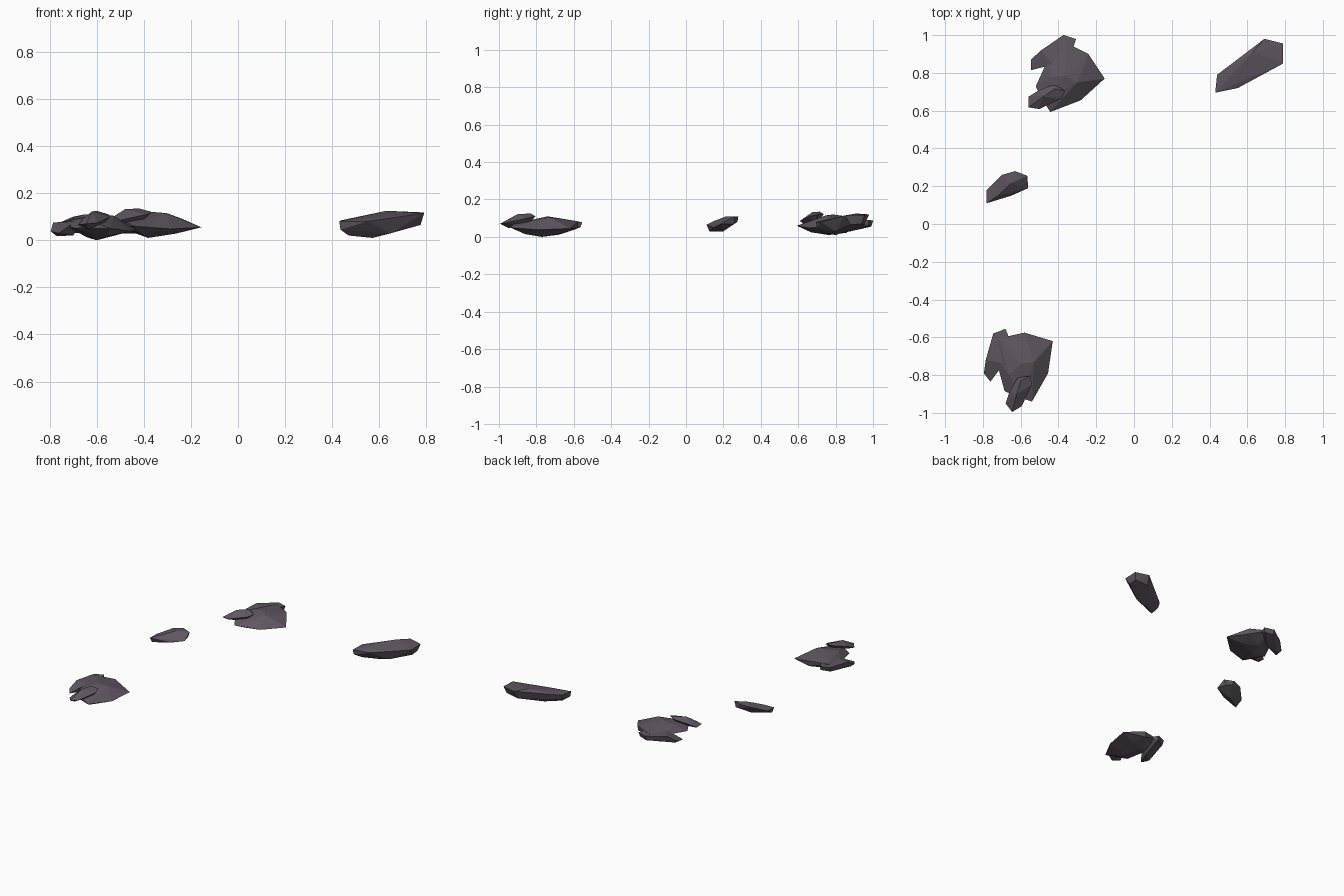
import bpy, bmesh, math
from mathutils import Matrix, Vector

stone = bpy.data.materials.new("dark_purple_stone")
stone.diffuse_color = (0.115, 0.092, 0.118, 1)


def rock(name, points, matrix=Matrix()):
    """Faceted stone: convex hull around a few corner points."""
    bm = bmesh.new()
    for p in points:
        bm.verts.new(matrix @ Vector(p))
    res = bmesh.ops.convex_hull(bm, input=bm.verts[:])
    junk = [g for g in res["geom_interior"] if isinstance(g, bmesh.types.BMVert)]
    bmesh.ops.delete(bm, geom=junk, context='VERTS')
    bmesh.ops.recalc_face_normals(bm, faces=bm.faces[:])
    me = bpy.data.meshes.new(name)
    bm.to_mesh(me)
    bm.free()
    me.materials.append(stone)
    ob = bpy.data.objects.new(name, me)
    bpy.context.collection.objects.link(ob)
    return ob


# Cluster of three stones, used twice
main = [(-.715, -.605, .085), (-.58, -.575, .083), (-.60, -.74, .11), (-.53, -.73, .105),
        (-.66, -.80, .095), (-.43, -.62, .045), (-.455, -.79, .038), (-.54, -.94, .05),
        (-.60, -.92, .07), (-.685, -.885, .05), (-.73, -.72, .06), (-.60, -.77, 0),
        (-.64, -.68, .012), (-.54, -.66, .018), (-.56, -.86, .015), (-.58, -.58, .045)]
side = [(-.745, -.58, .078), (-.68, -.555, .08), (-.655, -.62, .085), (-.69, -.74, .08),
        (-.795, -.79, .038), (-.785, -.72, .075), (-.76, -.835, .03), (-.77, -.78, .018),
        (-.70, -.70, .02), (-.74, -.59, .045), (-.68, -.565, .05)]
small = [(-.645, -.995, .07), (-.68, -.95, .065), (-.66, -.89, .09), (-.62, -.82, .11),
         (-.595, -.81, .112), (-.55, -.805, .11), (-.62, -.90, .122), (-.60, -.83, .125),
         (-.54, -.85, .10), (-.595, -.965, .075), (-.64, -.95, .048), (-.58, -.85, .06)]

# The back cluster is the front one turned about its right corner
turned = (Matrix.Translation((-.155, .77, .01)) @ Matrix.Rotation(math.radians(-39.5), 4, 'Z')
          @ Matrix.Translation((.43, .62, 0)))
for place, m in (("front", Matrix()), ("back", turned)):
    rock(place + "_main_rock", main, m)
    rock(place + "_side_slab", side, m)
    rock(place + "_small_rock", small, m)

# Single pebble on the left
rock("left_pebble", [
    (-.78, .11, .065), (-.775, .125, .03), (-.78, .18, .065), (-.70, .26, .10),
    (-.63, .28, .11), (-.565, .255, .108), (-.56, .19, .07), (-.65, .15, .05),
    (-.65, .215, .11), (-.66, .20, .03), (-.58, .26, .07), (-.62, .275, .08), (-.72, .15, .085)])

# Long slab on the right
rock("right_slab", [
    (.43, .695, .08), (.44, .79, .085), (.69, .98, .12), (.79, .955, .118), (.79, .85, .115),
    (.55, .72, .08), (.63, .91, .125), (.435, .70, .045), (.445, .78, .05), (.47, .74, .02),
    (.57, .80, .01), (.775, .88, .065), (.775, .94, .07), (.68, .95, .06), (.65, .80, .03)])
